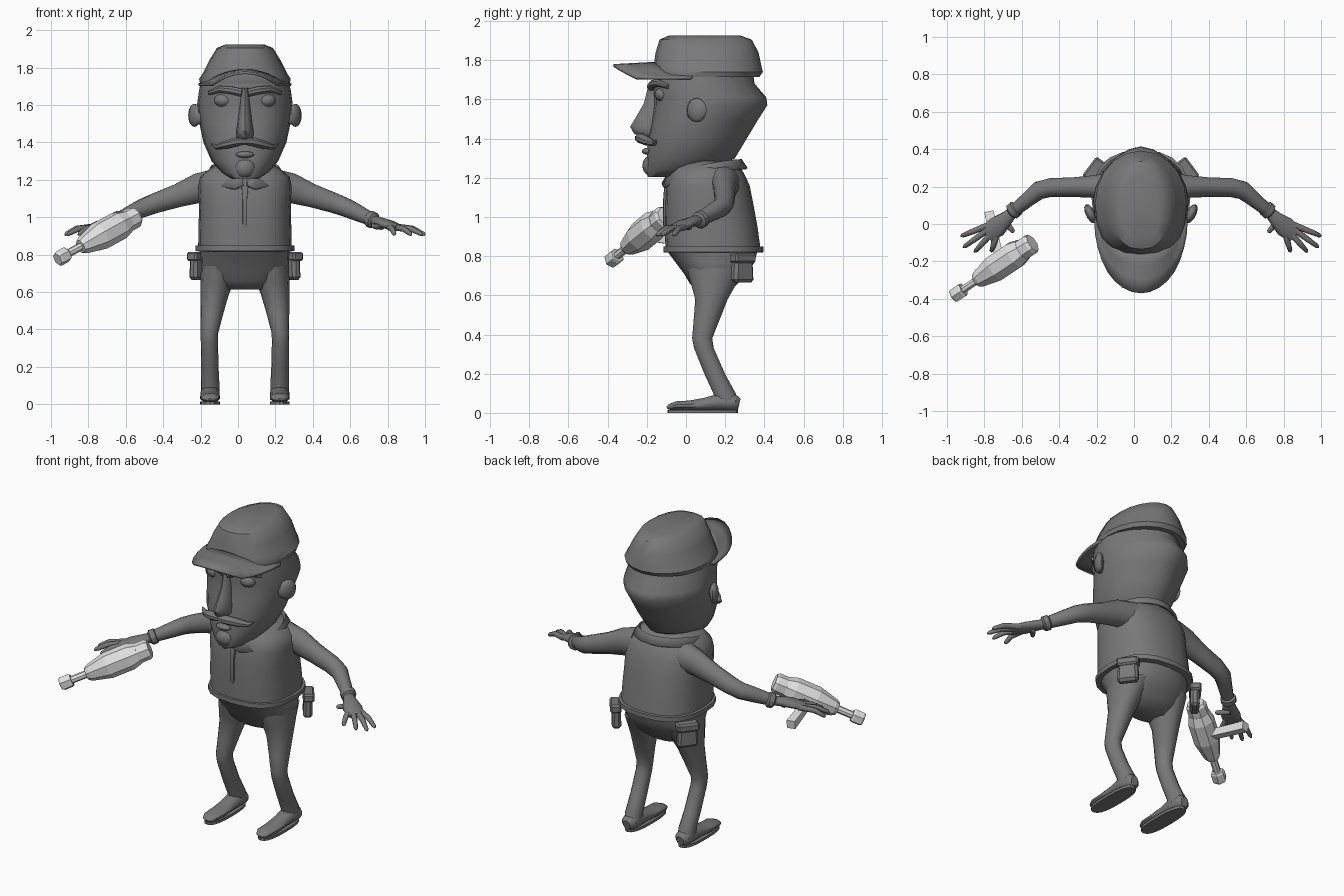
import bpy, bmesh, math
from mathutils import Vector, Matrix

if "Cube" in bpy.data.objects:
    bpy.data.objects.remove(bpy.data.objects["Cube"])

CX = 0.037  # the body's middle, shifted by the outstretched tool


def material(name, v):
    m = bpy.data.materials.new(name)
    m.diffuse_color = (v, v, v, 1)
    m.use_nodes = True
    m.node_tree.nodes["Principled BSDF"].inputs["Base Color"].default_value = m.diffuse_color
    return m


DARK = material("dark grey", 0.19)
LIGHT = material("light grey", 0.75)


def finish(name, bm, mat=DARK, angle=40):
    bmesh.ops.recalc_face_normals(bm, faces=bm.faces)
    me = bpy.data.meshes.new(name)
    bm.to_mesh(me)
    bm.free()
    me.materials.append(mat)
    ob = bpy.data.objects.new(name, me)
    bpy.context.collection.objects.link(ob)
    bpy.ops.object.select_all(action='DESELECT')
    ob.select_set(True)
    bpy.context.view_layer.objects.active = ob
    if angle:
        bpy.ops.object.shade_smooth_by_angle(angle=math.radians(angle))
    return ob


def loft(name, rings, mat=DARK, angle=40, caps=True):
    bm = bmesh.new()
    vr = [[bm.verts.new(p) for p in r] for r in rings]
    n = len(vr[0])
    for a, b in zip(vr, vr[1:]):
        for i in range(n):
            j = (i + 1) % n
            bm.faces.new((a[i], a[j], b[j], b[i]))
    if caps:
        bm.faces.new(vr[0])
        bm.faces.new(vr[-1])
    return finish(name, bm, mat, angle)


def sp(v, n):
    return math.copysign(abs(v) ** (2 / n), v)


def slab(z, y0, y1, rx, x=0, nf=2.0, nb=2.0, seg=20):
    """Horizontal ring from front y0 to back y1, with front and back roundness."""
    out = []
    for i in range(seg):
        a = 2 * math.pi * i / seg
        n = nb if math.sin(a) > 0 else nf
        out.append(Vector((CX + x + rx * sp(math.cos(a), n),
                           (y0 + y1) / 2 + (y1 - y0) / 2 * sp(math.sin(a), n), z)))
    return out


def tube(name, pts, radii, seg=10, mat=DARK, angle=40):
    """Swept round limb; a radius may be (sideways, upward)."""
    pts = [Vector(p) + Vector((CX, 0, 0)) for p in pts]
    rings = []
    for k, p in enumerate(pts):
        d = (pts[min(k + 1, len(pts) - 1)] - pts[max(k - 1, 0)]).normalized()
        u = d.cross(Vector((0, 0, 1))).normalized()
        v = u.cross(d)
        r = radii[k]
        ru, rv = r if isinstance(r, tuple) else (r, r)
        rings.append([p + u * ru * math.cos(t) + v * rv * math.sin(t)
                      for t in [2 * math.pi * (i + .5) / seg for i in range(seg)]])
    return loft(name, rings, mat, angle)


def ball(name, c, r, seg=14, rot=0):
    bm = bmesh.new()
    bmesh.ops.create_uvsphere(bm, u_segments=seg, v_segments=8, radius=1)
    bm.transform(Matrix.Translation((c[0] + CX, c[1], c[2])) @ Matrix.Rotation(rot, 4, 'Z')
                 @ Matrix.Diagonal((*r, 1)))
    return finish(name, bm, DARK, 60)


def block(name, c, size, rot=0, bevel=0.012, taper=1.0):
    bm = bmesh.new()
    bmesh.ops.create_cube(bm, size=1)
    for v in bm.verts:
        if v.co.z > 0:
            v.co.x *= taper
            v.co.y *= taper
    bm.transform(Matrix.Translation((c[0] + CX, c[1], c[2])) @ Matrix.Rotation(rot, 4, 'Z')
                 @ Matrix.Diagonal((*size, 1)))
    bmesh.ops.bevel(bm, geom=bm.edges[:], offset=bevel, segments=1, affect='EDGES')
    return finish(name, bm, DARK, 30)


# Head, narrow at the jaw and pointed at the back
loft("head", [slab(z, a, b, r, nf=2.3, nb=1.75) for z, a, b, r in (
    (1.205, -.195, -.04, .07), (1.24, -.205, .14, .125), (1.30, -.2, .25, .178),
    (1.40, -.195, .31, .222), (1.50, -.175, .37, .243), (1.57, -.165, .415, .256),
    (1.61, -.165, .41, .255), (1.68, -.17, .35, .245), (1.75, -.16, .34, .23))], angle=50)

# Cap crown with its lower band
loft("cap_crown", [slab(z, a, b, r, nf=2.5, nb=2.0) for z, a, b, r in (
    (1.715, -.165, .375, .24), (1.74, -.17, .392, .245), (1.77, -.165, .385, .225),
    (1.84, -.155, .37, .19), (1.905, -.135, .335, .15), (1.925, -.09, .28, .10))])

# Arched cap peak
bm = bmesh.new()
rows = []
for j in range(4):
    t = j / 3
    row = []
    for i in range(17):
        a = math.pi * (i / 16 - .5)
        s, c = math.sin(a), math.cos(a)
        row.append(bm.verts.new((CX + s * (.215 + .033 * t),
                                 .05 - .2 * c + t * (-.03 - .19 * c),
                                 1.785 - .012 * t - .065 * min(1, (1 + t) * s * s))))
    rows.append(row)
for a, b in zip(rows, rows[1:]):
    for i in range(16):
        bm.faces.new((a[i], a[i + 1], b[i + 1], b[i]))
peak = finish("cap_peak", bm)
mod = peak.modifiers.new("thickness", 'SOLIDIFY')
mod.thickness = .014
mod.offset = 0

# Face
loft("nose", [slab(z, a, -.1, r, seg=12, nf=1.7) for z, a, r in (
    (1.69, -.185, .03), (1.64, -.2, .024), (1.58, -.215, .03), (1.51, -.255, .038),
    (1.46, -.285, .046), (1.425, -.265, .044), (1.405, -.22, .03))], angle=50)
ball("chin", (0, -.165, 1.262), (.062, .058, .058))
ball("lower_lip", (0, -.195, 1.335), (.05, .03, .018))
for s, side in ((1, "left"), (-1, "right")):
    ball(side + "_eye", (s * .113, -.118, 1.625), (.053, .042, .038))
    tube(side + "_brow", [(s * .015, -.178, 1.665), (s * .07, -.168, 1.678),
                          (s * .13, -.142, 1.685), (s * .19, -.09, 1.665)],
         [.022, .022, .02, .012], 8)
    tube(side + "_moustache", [(0, -.232, 1.405), (s * .05, -.232, 1.402),
                               (s * .11, -.195, 1.385), (s * .15, -.165, 1.375),
                               (s * .18, -.15, 1.392)],
         [(.03, .018), (.03, .026), (.028, .022), (.018, .014), .004], 8)
    ball(side + "_ear", (s * .27, .055, 1.545), (.026, .056, .062), 10, -s * .45)
    ball(side + "_ear_root", (s * .245, .035, 1.535), (.03, .03, .04), 8)

# Shirt
loft("shirt", [slab(z, a, b, r, nf=2.6, nb=2.4) for z, a, b, r in (
    (.84, -.105, .38, .25), (.95, -.108, .365, .248), (1.06, -.106, .345, .245),
    (1.16, -.1, .325, .25), (1.215, -.085, .30, .24), (1.25, -.065, .28, .20),
    (1.285, -.03, .25, .15))], angle=50)

# Collar: a folded band dipping towards the front, with an open notch
bm = bmesh.new()
rows = [[], [], []]
for i in range(25):
    a = -math.pi / 2 + 2 * math.pi * i / 24
    f = (1 - math.sin(a)) / 2
    notch = .012 if i in (0, 24) else 0
    for k, (r, dz) in enumerate(((.165, -.01), (.185, .015), (.215, -.03 - .025 * f ** 3))):
        x = r * math.cos(a) + (notch if i == 0 else -notch)
        rows[k].append(bm.verts.new((CX + x, .095 + (r + .005) * math.sin(a),
                                     1.28 + dz + (notch * 2 if k == 2 else 0) - .075 * f ** 1.5)))
for a, b in zip(rows, rows[1:]):
    for i in range(24):
        bm.faces.new((a[i], a[i + 1], b[i + 1], b[i]))
collar = finish("collar", bm)
mod = collar.modifiers.new("thickness", 'SOLIDIFY')
mod.thickness = .014

# Shirt placket
loft("placket", [slab(z, y, -.07, r, seg=8, nf=6, nb=6) for z, y, r in (
    (.945, -.113, .004), (.965, -.118, .013), (1.1, -.116, .013), (1.17, -.11, .02),
    (1.215, -.10, .03))], angle=30)

# Belt
loft("belt", [slab(z, a, b, r, nf=2.6, nb=2.4) for z, a, b, r in (
    (.818, -.105, .375, .25), (.82, -.115, .395, .264), (.848, -.115, .395, .264),
    (.85, -.105, .375, .25))], angle=30)

# Trouser seat
loft("trouser_seat", [slab(z, a, b, r, nf=2.4, nb=2.3) for z, a, b, r in (
    (.83, -.1, .365, .238), (.77, -.055, .35, .236), (.71, -.01, .31, .232),
    (.66, .02, .265, .20), (.615, .06, .22, .12))], angle=50)

for s, side in ((1, "left"), (-1, "right")):
    # Leg, bent at the knee
    loft(side + "_leg", [slab(z, a, b, r, s * x, seg=14) for z, x, a, b, r in (
        (.74, .135, 0, .31, .10), (.65, .15, .025, .255, .088), (.58, .163, .045, .215, .075),
        (.48, .177, .038, .175, .06), (.38, .19, .03, .135, .047), (.33, .19, .04, .143, .046),
        (.2, .188, .092, .2, .047), (.1, .186, .138, .255, .05), (.05, .186, .15, .265, .05))],
         angle=50)
    # Shoe with a thin sole
    tube(side + "_shoe", [(s * .186, y, z) for y, z in (
        (.272, .045), (.25, .05), (.17, .055), (.1, .045), (.02, .036), (-.05, .036),
        (-.085, .03), (-.097, .025))],
         [(.025, .03), (.048, .045), (.053, .045), (.05, .034), (.055, .028), (.052, .024),
          (.036, .015), (.012, .006)], 12)
    loft(side + "_sole", [slab(z, -.095, .265, .053, s * .186, nf=2.6, nb=2.6)
                          for z in (0, .016)], angle=30)
    # Arm, cuff and spread hand
    tube(side + "_arm", [(s * x, y, z) for x, y, z in (
        (.16, .19, 1.17), (.25, .2, 1.155), (.36, .197, 1.115), (.48, .195, 1.075),
        (.545, .18, 1.05), (.6, .135, 1.025), (.685, .065, .985))],
         [.09, (.062, .082), (.054, .064), (.052, .055), (.05, .05), (.042, .045), .034],
         12, angle=60)
    tube(side + "_cuff", [(s * .66, .09, .995), (s * .668, .083, .992), (s * .688, .066, .982),
                          (s * .696, .06, .978)], [.032, .045, .045, .032], 12, angle=30)
    tube(side + "_palm", [(s * x, y, z) for x, y, z in (
        (.68, .07, .985), (.72, .03, .975), (.77, -.015, .96), (.825, -.055, .942))],
         [(.028, .028), (.04, .027), (.058, .025), (.05, .016)], 10, angle=60)
    for k, (bx, by, tx, ty) in enumerate((
            (.84, -.015, .963, -.065), (.825, -.035, .95, -.125),
            (.805, -.055, .89, -.15), (.775, -.068, .80, -.148), (.725, .01, .68, -.045))):
        tz = .955 if k == 4 else .905
        tube(f"{side}_finger_{k + 1}", [(s * (bx + (tx - bx) * t), by + (ty - by) * t,
                                         .95 + (tz - .95) * t * t) for t in (-.2, .5, .92, 1)],
             [.018, .016, .012, .005], 7, angle=60)
    # Belt pouch with flap, facing outward and back
    rot = s * math.atan2(.6, .8)
    block(side + "_pouch", (s * .247, .287, .735), (.055, .125, .14), rot, .015, .9)
    block(side + "_pouch_flap", (s * .25, .29, .79), (.066, .13, .05), rot, .01)

# Hand tool: faceted body, thin rod and hexagonal tip along one axis
rear, tip = Vector((-.555 - CX, -.11, 1.0)), Vector((-.965 - CX, -.385, .775))


def tool_part(name, profile, seg):
    tube(name, [rear.lerp(tip, t) for t, r in profile], [r for t, r in profile], seg, LIGHT, 0)


tool_part("tool_rear_cap", ((-.03, .05), (0, .06), (.12, .06)), 8)
tool_part("tool_body", ((.10, .062), (.2, .078), (.45, .078), (.66, .05), (.70, .038)), 8)
tool_part("tool_rod", ((.68, .022), (.9, .022)), 8)
tool_part("tool_tip", ((.87, .036), (.89, .042), (.98, .042), (1, .036)), 6)
tube("tool_grip", [(-.715 - CX, -.2, .9), (-.76 - CX, -.01, .875), (-.775 - CX, .065, .865)],
     [.032, .034, .036], 4, LIGHT, 0)
